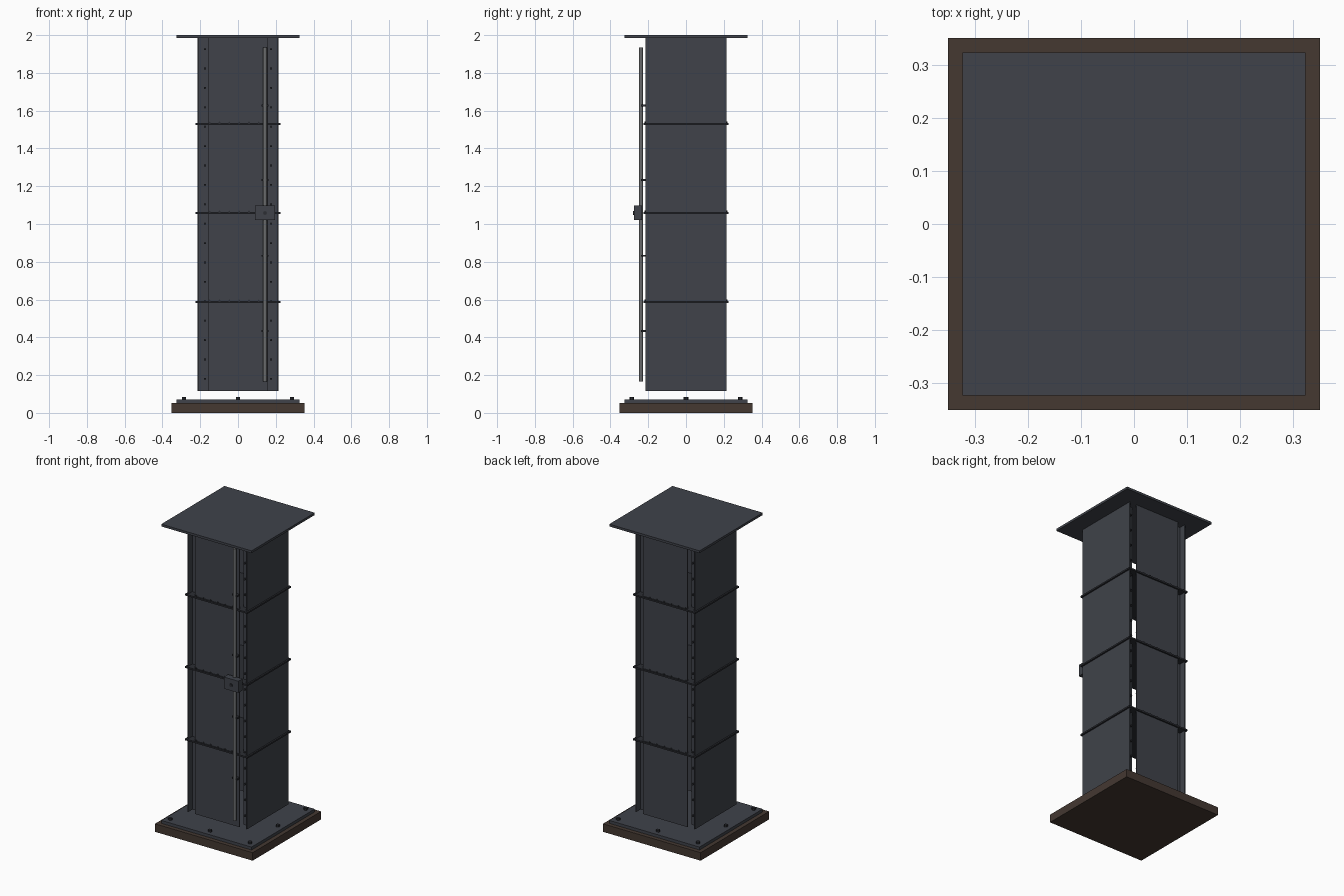
import bpy, bmesh, math
from mathutils import Matrix, Vector

if "Cube" in bpy.data.objects:
    bpy.data.objects.remove(bpy.data.objects["Cube"])


def material(name, rgb):
    m = bpy.data.materials.new(name)
    m.diffuse_color = (*rgb, 1)
    m.use_nodes = True
    m.node_tree.nodes["Principled BSDF"].inputs["Base Color"].default_value = m.diffuse_color
    return m


STEEL = material("dark_steel", (0.05, 0.055, 0.068))
DARK = material("fastener_steel", (0.025, 0.027, 0.033))
PIPE = material("pipe_grey", (0.14, 0.145, 0.15))
BROWN = material("plinth_brown", (0.058, 0.04, 0.031))


def finish(name, bm, mat):
    me = bpy.data.meshes.new(name)
    bm.to_mesh(me)
    bm.free()
    me.materials.append(mat)
    ob = bpy.data.objects.new(name, me)
    bpy.context.collection.objects.link(ob)
    return ob


def add_box(bm, lo, hi):
    lo, hi = Vector(lo), Vector(hi)
    mat = Matrix.Translation((lo + hi) / 2) @ Matrix.Diagonal((*(hi - lo), 1))
    bmesh.ops.create_cube(bm, size=1, matrix=mat)


def box(name, lo, hi, mat=STEEL):
    bm = bmesh.new()
    add_box(bm, lo, hi)
    return finish(name, bm, mat)


def add_cyl(bm, centre, r, depth, sides, along_y=False):
    rot = Matrix.Rotation(math.pi / 2, 4, 'X') if along_y else Matrix()
    bmesh.ops.create_cone(bm, cap_ends=True, segments=sides, radius1=r, radius2=r,
                          depth=depth, matrix=Matrix.Translation(centre) @ rot)


Z0, Z1 = 0.115, 1.985
BANDS = (0.587, 1.058, 1.529)

# Plinth, base plate and cap
box("plinth", (-0.352, -0.352, 0), (0.352, 0.352, 0.052), BROWN)
box("base_plate", (-0.325, -0.325, 0.052), (0.325, 0.325, 0.071))
box("cap_plate", (-0.325, -0.325, Z1), (0.325, 0.325, 2.0))

# Anchor bolts around the base plate
bm = bmesh.new()
for i in (-1, 0, 1):
    for j in (-1, 0, 1):
        if i or j:
            add_cyl(bm, (i * 0.287, j * 0.287, 0.077), 0.012, 0.014, 6)
finish("anchor_bolts", bm, DARK)

# Side plates, front/back plates and corner angles
for s, side in ((-1, "left"), (1, "right")):
    xs = sorted((s * 0.208, s * 0.215))
    box(side + "_plate", (xs[0], -0.165, Z0), (xs[1], 0.165, Z1))
    bm = bmesh.new()
    leg = sorted((s * 0.16, s * 0.208))
    for t in (-1, 1):
        ys = sorted((t * 0.165, t * 0.215))
        add_box(bm, (xs[0], ys[0], Z0), (xs[1], ys[1], Z1))
        ys = sorted((t * 0.165, t * 0.173))
        add_box(bm, (leg[0], ys[0], Z0), (leg[1], ys[1], Z1))
    finish(side + "_corner_angles", bm, STEEL)
for t, side in ((-1, "front"), (1, "back")):
    ys = sorted((t * 0.208, t * 0.215))
    box(side + "_plate", (-0.16, ys[0], Z0), (0.16, ys[1], Z1))

# Horizontal stiffener plates
for n, z in enumerate(BANDS):
    box(f"stiffener_plate_{n + 1}", (-0.225, -0.225, z - 0.005), (0.225, 0.225, z + 0.005), DARK)

# Rivets down the angles and along the stiffeners
bm = bmesh.new()
for t in (-1, 1):
    for k in range(18):
        for s in (-1, 1):
            add_cyl(bm, (s * 0.175, t * 0.179, 0.18 + k * 0.1027), 0.006, 0.014, 8, True)
    for z in BANDS:
        for k in range(6):
            add_cyl(bm, (-0.15 + k * 0.052, t * 0.217, z + 0.008), 0.005, 0.008, 8, True)
finish("rivets", bm, DARK)

# Conduit on the front with clamps
CX, CY = 0.143, -0.238
bm = bmesh.new()
add_cyl(bm, (CX, CY, 1.05), 0.0105, 1.77, 16)
pipe = finish("conduit", bm, PIPE)
bpy.context.view_layer.objects.active = pipe
pipe.select_set(True)
bpy.ops.object.shade_smooth_by_angle()
bm = bmesh.new()
for z in (0.434, 0.832, 1.233, 1.627):
    add_box(bm, (CX - 0.019, CY, z - 0.005), (CX + 0.019, -0.213, z + 0.005))
finish("conduit_clamps", bm, DARK)

# Junction box with its knob
box("junction_box", (0.091, -0.275, 1.021), (0.195, -0.232, 1.097))
bm = bmesh.new()
add_cyl(bm, (CX, -0.277, 1.058), 0.01, 0.008, 12, True)
finish("junction_box_knob", bm, DARK)
